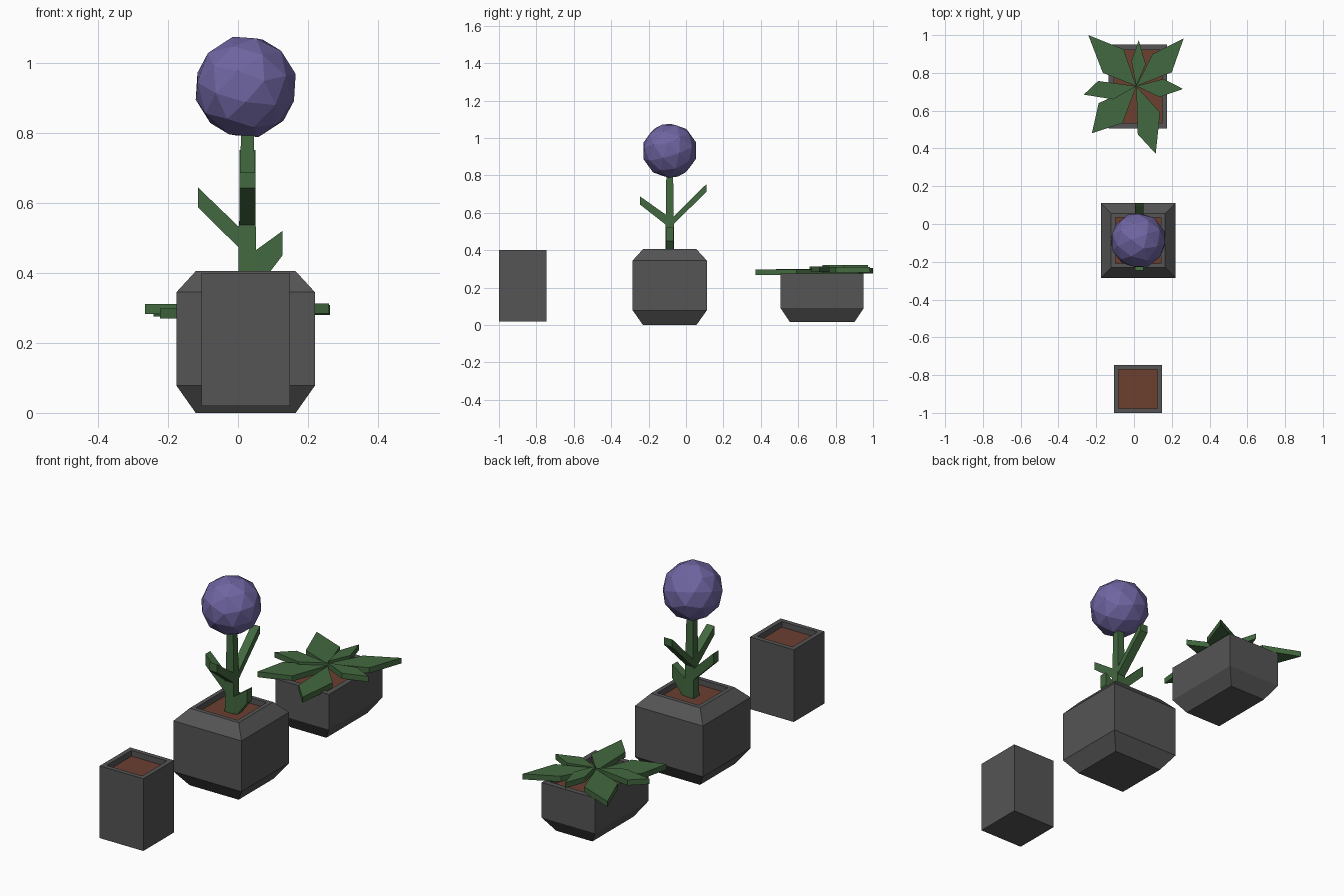
import bpy, bmesh, math
from mathutils import Matrix, Vector

if "Cube" in bpy.data.objects:
    bpy.data.objects.remove(bpy.data.objects["Cube"])


def material(name, rgb):
    m = bpy.data.materials.new(name)
    m.diffuse_color = (*rgb, 1)
    m.use_nodes = True
    m.node_tree.nodes["Principled BSDF"].inputs["Base Color"].default_value = m.diffuse_color
    return m


STONE = material("dark_stone", (0.09, 0.09, 0.09))
SOIL = material("soil", (0.15, 0.05, 0.03))
GREEN = material("leaf_green", (0.055, 0.14, 0.05))
PURPLE = material("petal_purple", (0.16, 0.13, 0.36))


def finish(name, bm, mat):
    bmesh.ops.recalc_face_normals(bm, faces=bm.faces)
    me = bpy.data.meshes.new(name)
    bm.to_mesh(me)
    bm.free()
    me.materials.append(mat)
    ob = bpy.data.objects.new(name, me)
    bpy.context.collection.objects.link(ob)
    return ob


def rings(name, cx, cy, levels, mat):
    """Stack of rectangles (z, half x, half y), capped at both ends."""
    bm = bmesh.new()
    loops = [[bm.verts.new((cx + sx * hx, cy + sy * hy, z))
              for sx, sy in ((-1, -1), (1, -1), (1, 1), (-1, 1))]
             for z, hx, hy in levels]
    for a, b in zip(loops, loops[1:]):
        for i in range(4):
            j = (i + 1) % 4
            bm.faces.new((a[i], a[j], b[j], b[i]))
    bm.faces.new(loops[0])
    bm.faces.new(loops[-1])
    return finish(name, bm, mat)


def prism(name, points, offset, mat):
    """Closed outline of 3D points extruded along offset."""
    bm = bmesh.new()
    f = bm.faces.new([bm.verts.new(p) for p in points])
    ext = bmesh.ops.extrude_face_region(bm, geom=[f])
    bmesh.ops.translate(bm, vec=offset,
                        verts=[v for v in ext["geom"] if isinstance(v, bmesh.types.BMVert)])
    return finish(name, bm, mat)


def pot(name, cx, cy, outer, rim, depth):
    z, hx, hy = outer[-1]
    ix, iy = hx - rim, hy - rim
    rings(name, cx, cy, outer + [(z, ix, iy), (z - depth - 0.01, ix, iy)], STONE)
    rings(name + "_soil", cx, cy, [(z - depth - 0.009, ix, iy), (z - depth, ix, iy)], SOIL)


# Pots with soil
CX, CY = 0.022, -0.087
pot("tall_pot", CX, -0.873, [(0.02, 0.127, 0.127), (0.40, 0.127, 0.127)], 0.024, 0.03)
pot("square_pot", CX, CY, [(0, 0.143, 0.143), (0.078, 0.198, 0.198),
                           (0.345, 0.198, 0.198), (0.405, 0.143, 0.143)], 0.022, 0.03)
pot("low_pot", 0.02, 0.728, [(0.015, 0.105, 0.172), (0.09, 0.155, 0.222),
                             (0.275, 0.155, 0.222)], 0.028, 0.03)

# Flower stem and ball blossom
rings("stem", 0.027, CY, [(0.37, 0.027, 0.024), (0.82, 0.018, 0.018)], GREEN)
bm = bmesh.new()
bmesh.ops.create_icosphere(bm, subdivisions=2, radius=0.148,
                           matrix=Matrix.Translation((CX, CY, 0.932)) @ Matrix.Rotation(0.3, 4, "X")
                           @ Matrix.Rotation(0.2, 4, "Y"))
finish("blossom", bm, PURPLE)

# Stem leaves: slanted slabs with upright ends, (distance from axis, z)
side = [("left_stem_leaf", [(0.02, 0.455), (-0.115, 0.588), (-0.115, 0.645), (0.02, 0.515)]),
        ("right_stem_leaf", [(0.03, 0.37), (0.07, 0.375), (0.127, 0.45), (0.127, 0.52), (0.03, 0.45)])]
for name, pts in side:
    prism(name, [(x, CY - 0.021, z) for x, z in pts], Vector((0, 0.042, 0)), GREEN)
front_back = [("front_stem_leaf", [(CY, 0.52), (-0.245, 0.643), (-0.245, 0.687), (CY, 0.575)]),
              ("back_stem_leaf", [(CY, 0.52), (0.11, 0.712), (0.11, 0.752), (0.095, 0.74), (CY, 0.56)])]
for name, pts in front_back:
    prism(name, [(0.005, y, z) for y, z in pts], Vector((0.045, 0, 0)), GREEN)

# Rosette of kite-shaped leaves: tip, two shoulders, underside height
HEART = (0.012, 0.73)
leaves = [((-0.242, 1.0), (-0.055, 0.925), (-0.165, 0.80), 0.276),
          ((0.025, 0.972), (-0.014, 0.862), (0.062, 0.846), 0.292),
          ((0.263, 0.983), (0.098, 0.90), (0.20, 0.803), 0.280),
          ((0.260, 0.715), (0.155, 0.768), (0.135, 0.672), 0.284),
          ((0.115, 0.372), (0.02, 0.475), (0.138, 0.59), 0.267),
          ((-0.223, 0.480), (-0.187, 0.64), (-0.06, 0.535), 0.270),
          ((-0.266, 0.685), (-0.19, 0.757), (-0.11, 0.66), 0.283)]
for i, (tip, a, b, z) in enumerate(leaves):
    prism(f"rosette_leaf_{i + 1}", [(x, y, z) for x, y in (HEART, a, tip, b)],
          Vector((0, 0, 0.029)), GREEN)
